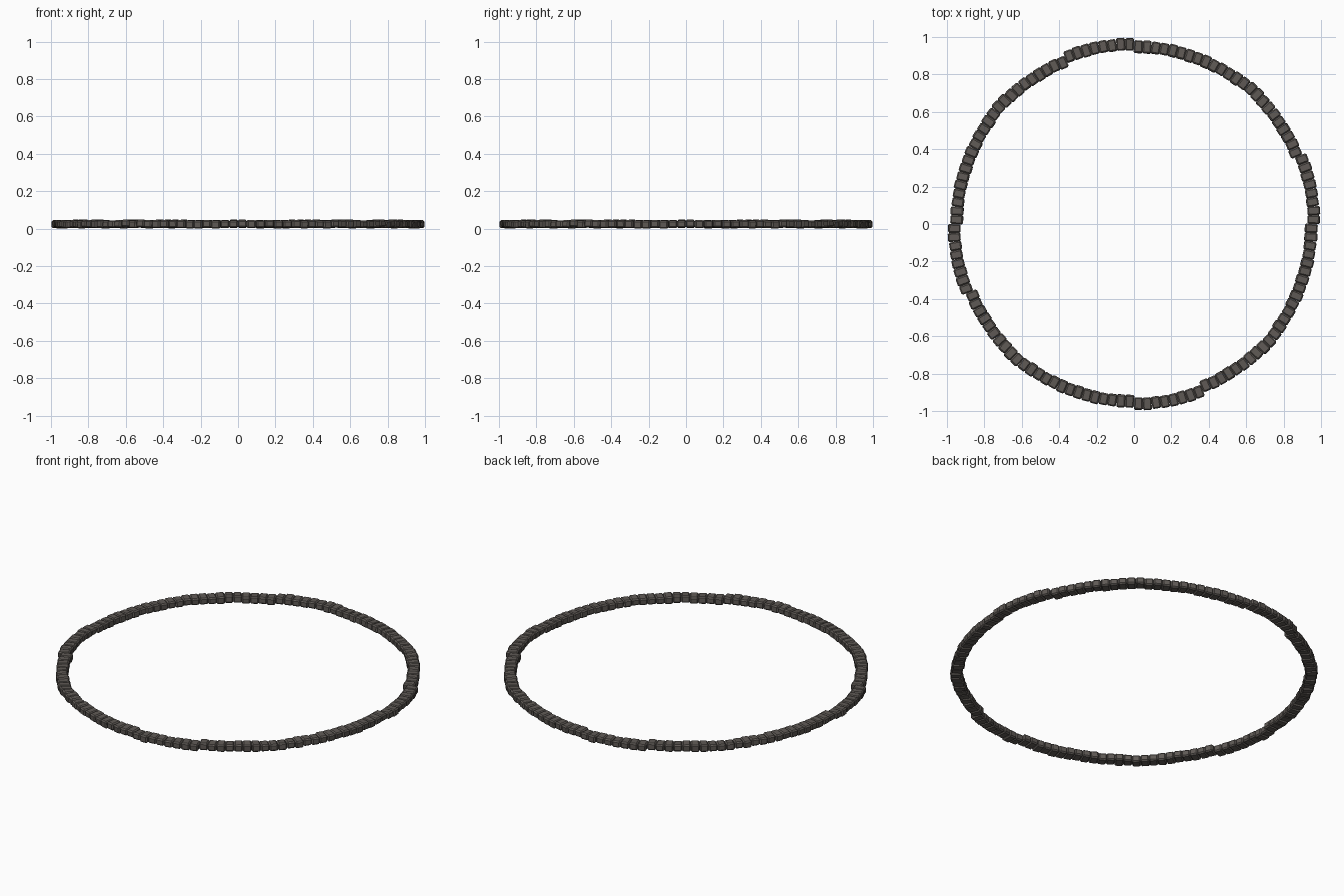
import bpy, bmesh, math, random
from mathutils import Matrix, Vector

if "Cube" in bpy.data.objects:
    bpy.data.objects.remove(bpy.data.objects["Cube"])

random.seed(4)
stone = bpy.data.materials.new("dark_warm_grey_stone")
stone.diffuse_color = (0.115, 0.102, 0.092, 1)
stone.use_nodes = True
stone.node_tree.nodes["Principled BSDF"].inputs["Base Color"].default_value = stone.diffuse_color

PER_RUN = 8
# centre radius at the start and end of each of four runs in a quarter
RUNS = [(0.962, 0.962), (0.944, 0.951), (0.957, 0.946), (0.948, 0.946)]


def add_block(bm, size, matrix):
    """A kerb stone: a cube with chamfered edges."""
    verts = bmesh.ops.create_cube(bm, size=1)["verts"]
    for v in verts:
        v.co = Vector((v.co.x * size[0], v.co.y * size[1], v.co.z * size[2]))
    edges = list({e for v in verts for e in v.link_edges})
    out = bmesh.ops.bevel(bm, geom=edges, offset=0.007, segments=1,
                          affect='EDGES', profile=0.5)
    done = {v for f in out["faces"] for v in f.verts}
    bmesh.ops.transform(bm, matrix=matrix, verts=list(done))


# Stones of one quarter, reused by rotation
stones = []
step = math.radians(22.5) / PER_RUN
for r, (r0, r1) in enumerate(RUNS):
    for i in range(PER_RUN):
        t = (i + 0.5) / PER_RUN
        ang = (r * PER_RUN + i + 0.5) * step
        rad = r0 + (r1 - r0) * t + random.uniform(-0.002, 0.002)
        h = random.uniform(0.038, 0.044)
        size = (random.uniform(0.063, 0.07), 0.0475, h)
        tilt = Matrix.Rotation(random.uniform(-0.06, 0.06), 4, 'Z') @ \
            Matrix.Rotation(random.uniform(-0.08, 0.08), 4, 'Y')
        place = Matrix.Translation((rad, 0, 0.029 + random.uniform(-0.002, 0.002)))
        stones.append((size, ang, place @ tilt))

# Full ring of stones
bm = bmesh.new()
for q in range(4):
    for size, ang, m in stones:
        add_block(bm, size, Matrix.Rotation(ang + q * math.pi / 2, 4, 'Z') @ m)
bmesh.ops.recalc_face_normals(bm, faces=bm.faces[:])

# Settle on the ground
low = min(v.co.z for v in bm.verts)
bmesh.ops.translate(bm, vec=(0, 0, -low), verts=bm.verts[:])

mesh = bpy.data.meshes.new("stone_ring")
bm.to_mesh(mesh)
bm.free()
mesh.materials.append(stone)
ring = bpy.data.objects.new("stone_ring", mesh)
bpy.context.collection.objects.link(ring)
